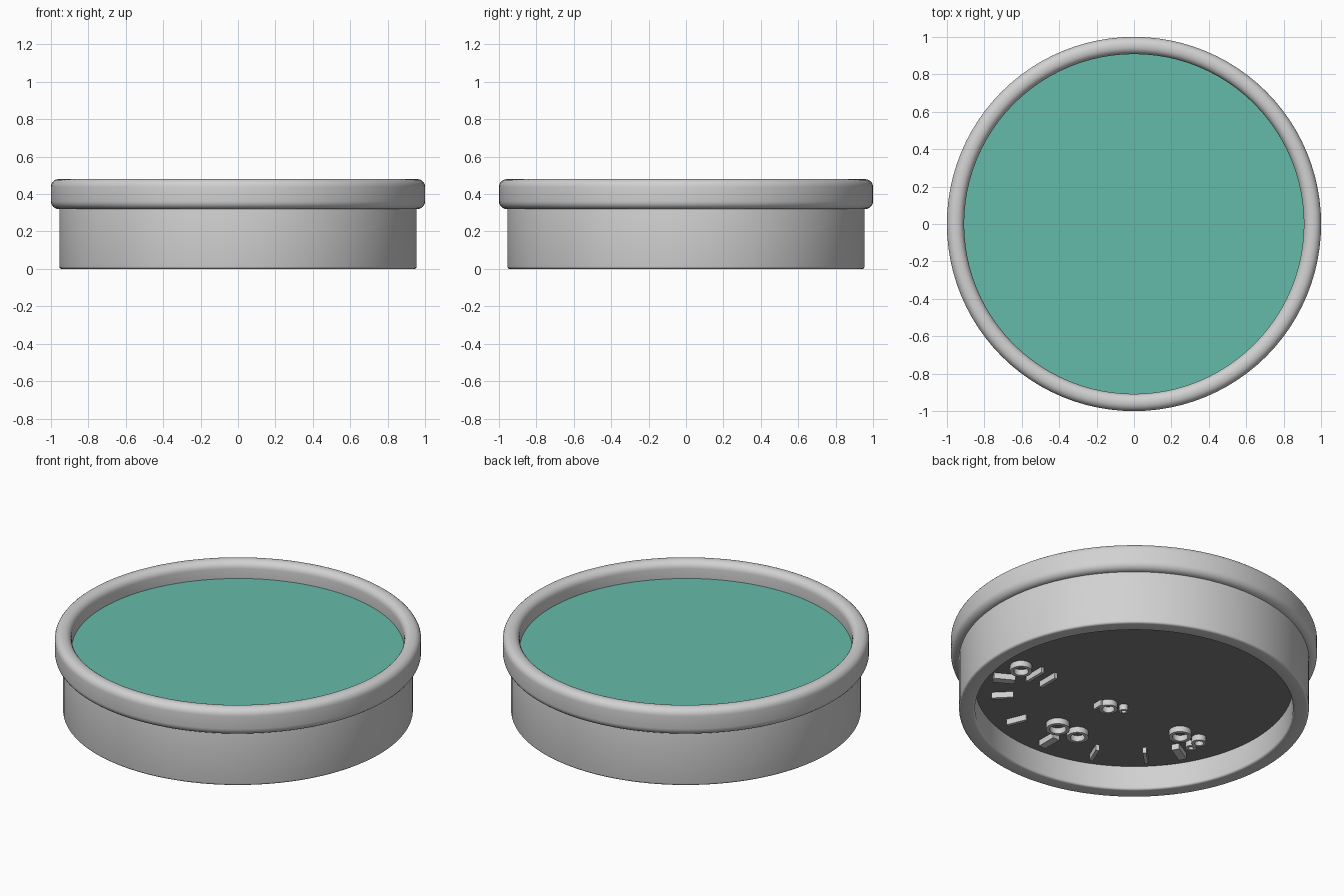
import bpy, bmesh, math

cube = bpy.data.objects.get("Cube")
if cube:
    bpy.data.objects.remove(cube, do_unlink=True)


def material(name, rgb):
    m = bpy.data.materials.new(name)
    m.use_nodes = True
    m.diffuse_color = (*rgb, 1)
    m.node_tree.nodes["Principled BSDF"].inputs["Base Color"].default_value = (*rgb, 1)
    return m


GREY = material("light_grey", (0.64, 0.64, 0.64))
DARK = material("dark_grey", (0.22, 0.22, 0.22))
GREEN = material("sea_green", (0.13, 0.5, 0.4))
SEGMENTS = 96
PLATE_Z = 0.145      # underside of the dial plate
MARK_DEPTH = 0.035   # how far the markings stand out


def finish(bm, name, mat, smooth=True):
    bmesh.ops.recalc_face_normals(bm, faces=bm.faces)
    mesh = bpy.data.meshes.new(name)
    bm.to_mesh(mesh)
    bm.free()
    mesh.materials.append(mat)
    ob = bpy.data.objects.new(name, mesh)
    bpy.context.collection.objects.link(ob)
    if smooth:
        bpy.ops.object.select_all(action="DESELECT")
        ob.select_set(True)
        bpy.context.view_layer.objects.active = ob
        bpy.ops.object.shade_smooth_by_angle(angle=math.radians(35))
    return ob


def lathe(name, profile, mat, segments=SEGMENTS, centre=(0, 0)):
    """Revolve a closed (radius, height) profile into a ring."""
    bm = bmesh.new()
    rings = []
    for i in range(segments):
        a = math.tau * i / segments
        rings.append([bm.verts.new((centre[0] + r * math.cos(a),
                                    centre[1] + r * math.sin(a), z)) for r, z in profile])
    n = len(profile)
    for i in range(segments):
        p, q = rings[i], rings[(i + 1) % segments]
        for j in range(n):
            k = (j + 1) % n
            bm.faces.new((p[j], q[j], q[k], p[k]))
    return finish(bm, name, mat)


def rounded_profile(r0, r1, z0, z1, radius, steps=6):
    corners = [(r1 - radius, z0 + radius, -90), (r1 - radius, z1 - radius, 0),
               (r0 + radius, z1 - radius, 90), (r0 + radius, z0 + radius, 180)]
    points = []
    for r, z, start in corners:
        for s in range(steps + 1):
            a = math.radians(start + 90 * s / steps)
            points.append((r + radius * math.cos(a), z + radius * math.sin(a)))
    return points


def disc(name, radius, z0, z1, mat):
    bm = bmesh.new()
    bmesh.ops.create_cone(bm, cap_ends=True, segments=SEGMENTS, radius1=radius,
                          radius2=radius, depth=z1 - z0)
    bmesh.ops.translate(bm, verts=bm.verts, vec=(0, 0, (z0 + z1) / 2))
    return finish(bm, name, mat)


def bar(name, x, y, length, width, angle):
    """Raised bar under the plate, its length along the given angle."""
    bm = bmesh.new()
    bmesh.ops.create_cube(bm, size=1)
    bmesh.ops.scale(bm, verts=bm.verts, vec=(length, width, MARK_DEPTH))
    ob = finish(bm, name, GREY, smooth=False)
    ob.location = (x, y, PLATE_Z - MARK_DEPTH / 2)
    ob.rotation_euler.z = math.radians(angle)
    return ob


def ring(name, x, y, radius, thickness):
    z0, z1 = PLATE_Z - MARK_DEPTH, PLATE_Z
    inner = radius - thickness
    return lathe(name, [(inner, z0), (radius, z0), (radius, z1), (inner, z1)],
                 GREY, 24, (x, y))


# Housing wall with softened bottom edges
lathe("housing", rounded_profile(0.868, 0.955, 0, 0.36, 0.013, 4), GREY)

# Rounded rim around the top
lathe("rim", rounded_profile(0.908, 1.0, 0.32, 0.48, 0.042), GREY)

# Dial plate facing down, cover plate facing up
disc("dial_plate", 0.9, PLATE_Z, 0.19, DARK)
disc("cover_plate", 0.93, 0.34, 0.38, GREEN)

# Scale ticks, the wide ones at the ends and the middle
for degrees in (-150, -135, -112.5, -90, -67.5, -45, -30):
    a = math.radians(degrees)
    major = degrees in (-150, -90, -30)
    bar("major_tick" if major else "minor_tick", 0.72 * math.cos(a), 0.72 * math.sin(a),
        0.12, 0.045 if major else 0.02, degrees)

# Raised markings beside the wide ticks
ring("right_ring", 0.62, -0.22, 0.06, 0.02)
for x in (0.52, 0.425):
    bar("right_bar", x, -0.22, 0.13, 0.02, 90)
for x, radius in ((0.06, 0.065), (-0.08, 0.06)):
    ring("middle_ring", x, -0.575, radius, 0.02)
ring("left_ring", -0.505, -0.21, 0.062, 0.02)
for y, radius in ((-0.197, 0.04), (-0.265, 0.03)):
    ring("left_small_ring", -0.628, y, radius, 0.016)

# Raised markings near the centre
ring("centre_ring", -0.01, -0.23, 0.05, 0.016)
bar("centre_bar", 0.045, -0.25, 0.06, 0.014, 90)
ring("centre_small_ring", -0.09, -0.195, 0.025, 0.012)
